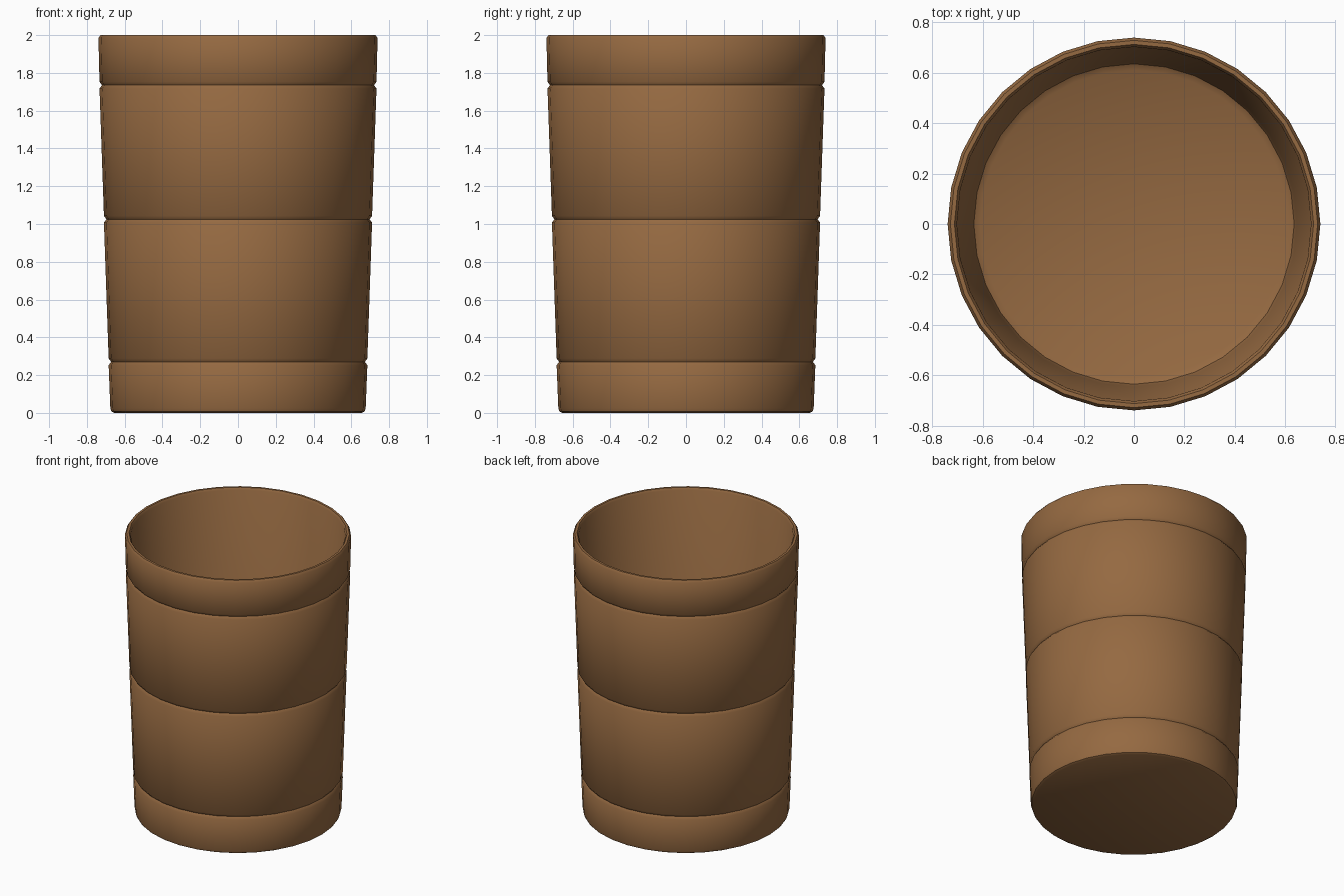
import bpy, bmesh, math

if "Cube" in bpy.data.objects:
    bpy.data.objects.remove(bpy.data.objects["Cube"])

SIDES = 32

# Brown material
brown = bpy.data.materials.new("brown")
brown.diffuse_color = (0.30, 0.142, 0.053, 1)
brown.use_nodes = True
brown.node_tree.nodes["Principled BSDF"].inputs["Base Color"].default_value = brown.diffuse_color

# Outer profile (radius, height): foot bevel, tapered bands, grooves between them
profile = [(0.655, 0.0), (0.67, 0.008), (0.676, 0.025)]
for z in (0.27, 1.025, 1.735):
    r = 0.676 + 0.033 * z
    profile += [(r, z - 0.018), (r - 0.013, z), (r, z + 0.018)]
# Rim and inner wall down to the rounded floor edge
profile += [(0.739, 1.985), (0.728, 2.0), (0.712, 2.0), (0.702, 1.985),
            (0.645, 0.12), (0.635, 0.085), (0.61, 0.07)]

# Lathe the profile
bm = bmesh.new()
rings = []
for r, z in profile:
    rings.append([bm.verts.new((r * math.cos(2 * math.pi * i / SIDES),
                                r * math.sin(2 * math.pi * i / SIDES), z))
                  for i in range(SIDES)])
for a, b in zip(rings, rings[1:]):
    for i in range(SIDES):
        j = (i + 1) % SIDES
        bm.faces.new((a[i], a[j], b[j], b[i]))

# Underside and inner floor
bm.faces.new(rings[0][::-1])
bm.faces.new(rings[-1])
bmesh.ops.recalc_face_normals(bm, faces=bm.faces)

mesh = bpy.data.meshes.new("cup")
bm.to_mesh(mesh)
bm.free()
mesh.materials.append(brown)
cup = bpy.data.objects.new("cup", mesh)
bpy.context.collection.objects.link(cup)

# Smooth walls, crisp grooves
bpy.context.view_layer.objects.active = cup
cup.select_set(True)
bpy.ops.object.shade_smooth_by_angle(angle=math.radians(40))
